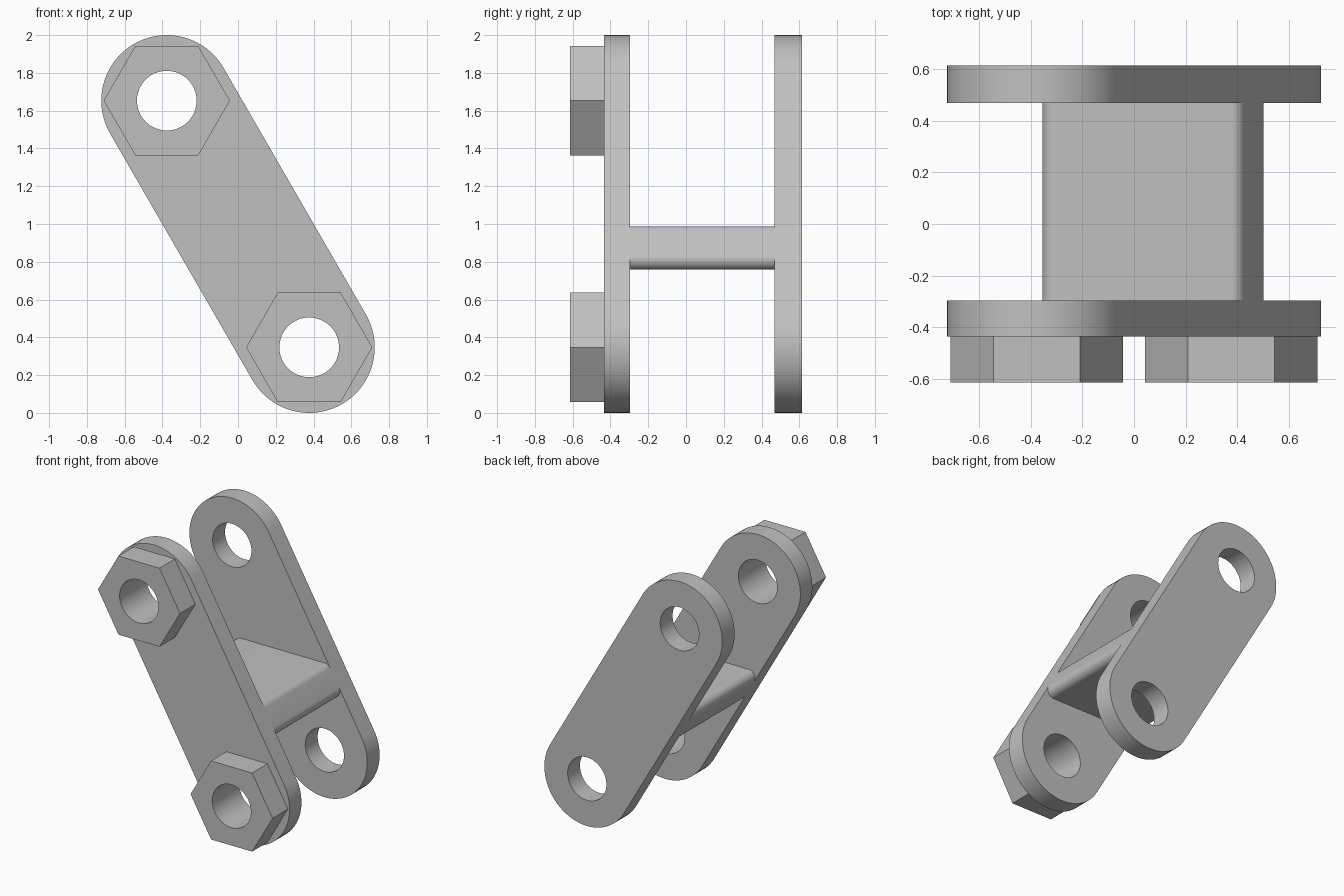
import bpy
import bmesh
from math import sin, cos, pi, radians, atan2, tan
from mathutils import Vector

cube = bpy.data.objects.get("Cube")
if cube:
    bpy.data.objects.remove(cube, do_unlink=True)

GREY = (0.53, 0.53, 0.53, 1)
steel = bpy.data.materials.new("plain grey metal")
steel.use_nodes = True
steel.diffuse_color = GREY
steel.node_tree.nodes["Principled BSDF"].inputs["Base Color"].default_value = GREY

# Shared layout: the link runs between two pin centres in the x-z plane
TOP = Vector((-0.377, 1.653))
LOW = Vector((0.377, 0.347))
END_R, HOLE_R, NUT_R = 0.347, 0.158, 0.334
AXIS = (TOP - LOW).normalized()
FRONT, FRONT_IN, BACK_IN, BACK = -0.435, -0.296, 0.469, 0.613
NUT_FACE = -0.613


def arc(centre, radius, start, sweep, steps):
    return [centre + radius * Vector((cos(start + sweep * i / steps),
                                      sin(start + sweep * i / steps)))
            for i in range(steps + 1)]


def circle(centre, radius, steps):
    return arc(centre, radius, 0, 2 * pi, steps)[:-1]


def round_corners(points, radius, steps=10):
    """Replace every corner of a convex counter-clockwise outline by an arc."""
    result = []
    for i, p in enumerate(points):
        a = (points[i - 1] - p).normalized()
        b = (points[(i + 1) % len(points)] - p).normalized()
        half = a.angle(b) / 2
        centre = p + (a + b).normalized() * radius / sin(half)
        start = p + a * radius / tan(half) - centre
        result += arc(centre, radius, atan2(start.y, start.x), pi - 2 * half, steps)
    return result


def extrude(name, loops, y0, y1):
    """Fill an outline with holes in the x-z plane and extrude it along y."""
    bm = bmesh.new()
    edges = []
    for loop in loops:
        vs = [bm.verts.new((p.x, y0, p.y)) for p in loop]
        edges += [bm.edges.new((vs[i - 1], vs[i])) for i in range(len(vs))]
    bmesh.ops.triangle_fill(bm, edges=edges, use_beauty=True)
    made = bmesh.ops.extrude_face_region(bm, geom=bm.faces[:], use_keep_orig=True)
    moved = [g for g in made["geom"] if isinstance(g, bmesh.types.BMVert)]
    bmesh.ops.translate(bm, verts=moved, vec=(0, y1 - y0, 0))
    bmesh.ops.recalc_face_normals(bm, faces=bm.faces[:])
    mesh = bpy.data.meshes.new(name)
    bm.to_mesh(mesh)
    bm.free()
    mesh.materials.append(steel)
    obj = bpy.data.objects.new(name, mesh)
    bpy.context.collection.objects.link(obj)
    bpy.ops.object.select_all(action="DESELECT")
    obj.select_set(True)
    bpy.context.view_layer.objects.active = obj
    bpy.ops.object.shade_smooth_by_angle(angle=radians(30))
    return obj


# Side plates: long rounded links with a hole at each end
turn = atan2(AXIS.y, AXIS.x) - pi / 2
outline = arc(TOP, END_R, turn, pi, 40) + arc(LOW, END_R, turn + pi, pi, 40)
holes = [circle(c, HOLE_R, 64) for c in (TOP, LOW)]
extrude("front_plate", [outline] + holes, FRONT, FRONT_IN)
extrude("back_plate", [outline] + holes, BACK_IN, BACK)

# Hexagonal nuts on the front plate
for name, centre in (("upper_nut", TOP), ("lower_nut", LOW)):
    extrude(name, [circle(centre, NUT_R, 6), circle(centre, HOLE_R, 64)],
            NUT_FACE, FRONT)

# Cross web: level top and bottom, ends flush with the slanted plate edges
HALF = END_R / AXIS.y


def on_edge(side, z):
    return Vector(((z - 1) * AXIS.x / AXIS.y + side * HALF, z))


web = [on_edge(-1, 0.758), on_edge(1, 0.758), on_edge(1, 0.988), on_edge(-1, 0.988)]
extrude("cross_web", [round_corners(web, 0.053)], FRONT_IN, BACK_IN)
